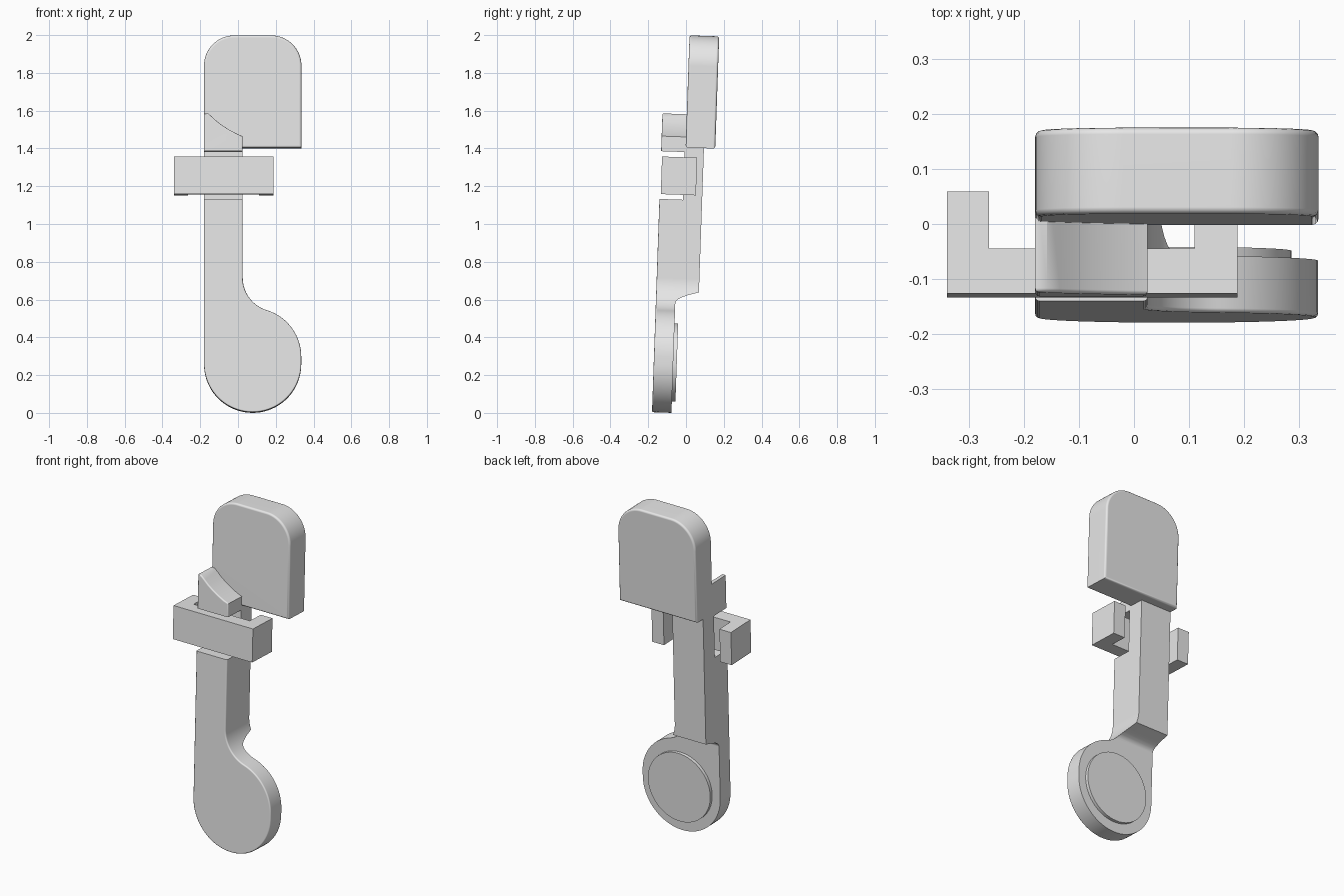
import bpy, bmesh, math

cube = bpy.data.objects.get("Cube")
if cube:
    bpy.data.objects.remove(cube, do_unlink=True)

grey = bpy.data.materials.new("light grey")
grey.use_nodes = True
GREY = (0.8, 0.8, 0.8, 1)
grey.diffuse_color = GREY
for node in grey.node_tree.nodes:
    if node.type == 'BSDF_PRINCIPLED':
        node.inputs["Base Color"].default_value = GREY

TILT = math.radians(-2)


def arc(cx, cz, r, start, end, steps=20):
    angles = [math.radians(start + (end - start) * i / steps) for i in range(steps + 1)]
    return [(cx + r * math.cos(a), cz + r * math.sin(a)) for a in angles]


def prism(name, outline, axis, lo, hi, bevel=0, rims=()):
    """Extrude a 2D outline along an axis and round the chosen rims."""
    place = {'x': lambda a, b, d: (d, a, b),
             'y': lambda a, b, d: (a, d, b),
             'z': lambda a, b, d: (a, b, d)}[axis]
    bm = bmesh.new()
    loops = [[bm.verts.new(place(a, b, d)) for a, b in outline] for d in (lo, hi)]
    caps = [bm.faces.new(loop) for loop in loops]
    n = len(outline)
    for i in range(n):
        j = (i + 1) % n
        bm.faces.new((loops[0][i], loops[0][j], loops[1][j], loops[1][i]))
    bmesh.ops.recalc_face_normals(bm, faces=bm.faces)
    if bevel:
        edges = [e for r in rims for e in caps[r].edges]
        bmesh.ops.bevel(bm, geom=edges, offset=bevel, segments=3,
                        profile=0.5, affect='EDGES')
    mesh = bpy.data.meshes.new(name)
    bm.to_mesh(mesh)
    bm.free()
    mesh.materials.append(grey)
    obj = bpy.data.objects.new(name, mesh)
    bpy.context.collection.objects.link(obj)
    return obj


def activate(obj):
    bpy.ops.object.select_all(action='DESELECT')
    obj.select_set(True)
    bpy.context.view_layer.objects.active = obj


# Upper pad: block with two rounded top corners
L, R, rad, top, base = -0.18, 0.336, 0.16, 1.998, 1.404
pad_outline = ([(L, base), (R, base)]
               + arc(R - rad, top - rad, rad, 0, 90)
               + arc(L + rad, top - rad, rad, 90, 180))
pad = prism("upper_pad", pad_outline, 'y', -0.051, 0.106, 0.012, (0, 1))

# Stem and round foot: front outline with a tangent fillet
disc_r, fillet_r, cx, low, high = 0.2575, 0.18, 0.0775, 0.255, 0.2915
tangent = 73.06
front = ([(L, 1.58), (L, low)]
         + arc(cx, low, disc_r, 180, 360, 40)[1:]
         + arc(cx, high, disc_r, 0, tangent)
         + arc(0.205, 0.71, fillet_r, 180 + tangent, 180)[1:]
         + [(0.025, 1.46), (-0.005, 1.472), (-0.045, 1.493),
            (-0.08, 1.515), (-0.11, 1.537), (-0.135, 1.56), (-0.158, 1.58)])
stem = prism("stem_and_foot", front, 'y', -0.18, 0.1, 0.008, (0,))

# Side outline: thin foot, flare, thick stem and clip notch
side = [(-0.25, -0.1), (-0.077, -0.1), (-0.077, 0.575), (-0.073, 0.588),
        (-0.063, 0.6), (-0.045, 0.61), (-0.015, 0.622), (0.046, 0.64),
        (0.046, 1.7), (-0.25, 1.7), (-0.25, 1.38), (-0.056, 1.38),
        (-0.056, 1.127), (-0.25, 1.127)]
cutter = prism("side_cutter", side, 'x', -0.4, 0.5)
cutter.hide_render = True
cut = stem.modifiers.new("side shape", 'BOOLEAN')
cut.operation = 'INTERSECT'
cut.solver = 'EXACT'
cut.object = cutter
activate(stem)
bpy.ops.object.modifier_apply(modifier=cut.name)
bpy.data.objects.remove(cutter, do_unlink=True)

# Round plate on the back of the foot
plate = prism("foot_plate", arc(0.08, 0.265, 0.207, 0, 354, 59), 'y', -0.09, -0.058)

# Clip: U-shaped bracket around the notch
clip_outline = [(-0.34, -0.174), (0.188, -0.174), (0.188, 0.012), (0.11, 0.012),
                (0.11, -0.092), (-0.264, -0.092), (-0.264, 0.012), (-0.34, 0.012)]
clip = prism("clip", clip_outline, 'z', 1.153, 1.352)

# Shared tilt and shading
for part in (pad, stem, plate, clip):
    part.rotation_euler.x = TILT
    activate(part)
    bpy.ops.object.shade_smooth_by_angle(angle=math.radians(40))
    weighted = part.modifiers.new("flat caps", 'WEIGHTED_NORMAL')
    weighted.keep_sharp = True
